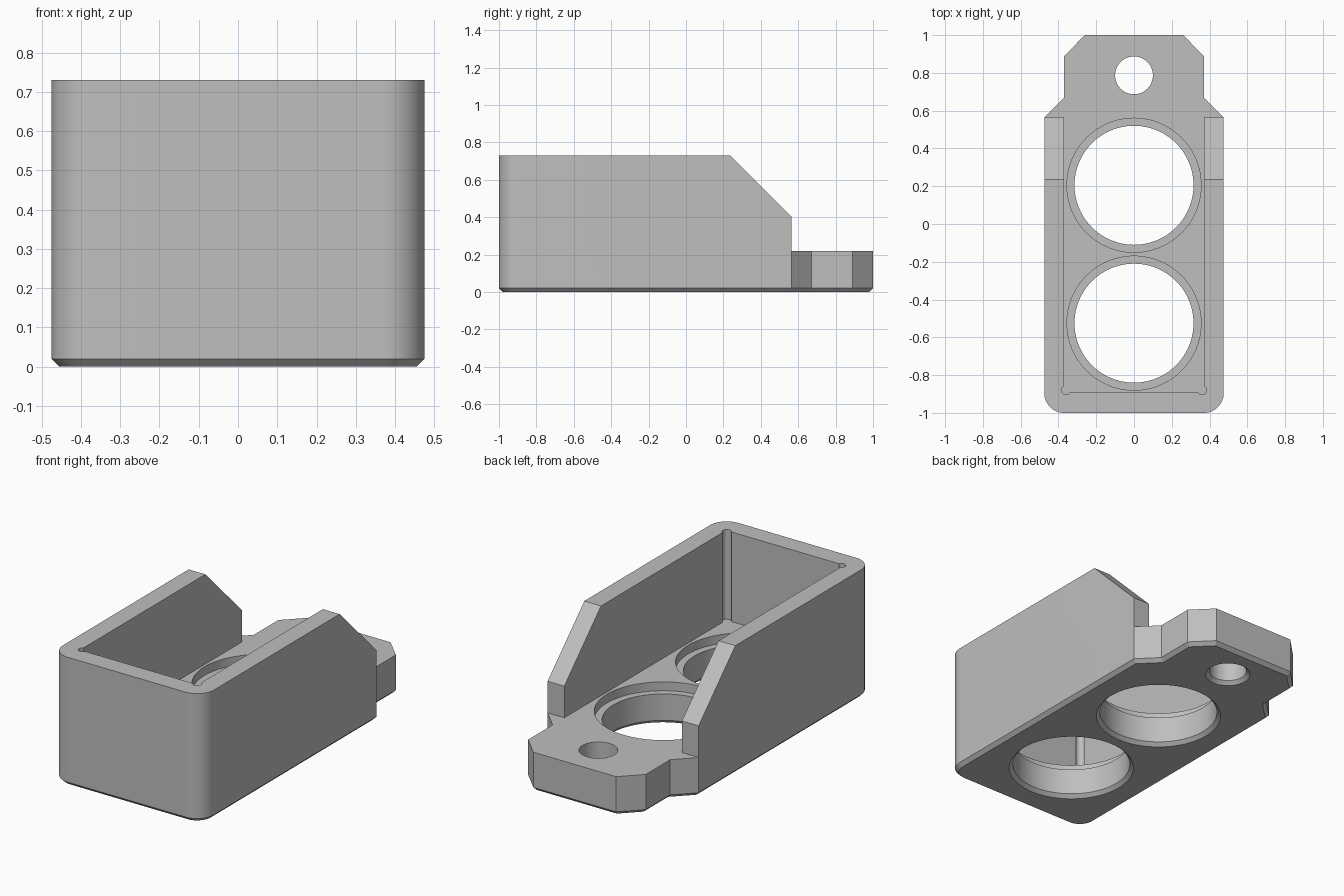
import bpy
import bmesh
from math import cos, sin, pi, radians
from mathutils import Vector

cube = bpy.data.objects.get("Cube")
if cube:
    bpy.data.objects.remove(cube, do_unlink=True)

HEIGHT, FLOOR, CHAMFER = 0.73, 0.22, 0.02
HALF_W, INNER_W = 0.475, 0.37
CORNER = 0.105

grey = bpy.data.materials.new("plain grey")
grey.use_nodes = True
colour = (0.52, 0.52, 0.52, 1)
grey.diffuse_color = colour
grey.node_tree.nodes["Principled BSDF"].inputs["Base Color"].default_value = colour


def loft(name, rings):
    """Closed solid through a stack of equal-length counterclockwise rings."""
    bm = bmesh.new()
    loops = [[bm.verts.new(p) for p in ring] for ring in rings]
    n = len(loops[0])
    for low, high in zip(loops, loops[1:]):
        for i in range(n):
            j = (i + 1) % n
            bm.faces.new((low[i], low[j], high[j], high[i]))
    bm.faces.new(loops[0][::-1])
    bm.faces.new(loops[-1])
    bmesh.ops.recalc_face_normals(bm, faces=bm.faces)
    mesh = bpy.data.meshes.new(name)
    bm.to_mesh(mesh)
    bm.free()
    mesh.materials.append(grey)
    obj = bpy.data.objects.new(name, mesh)
    bpy.context.collection.objects.link(obj)
    return obj


def inset(points, d):
    """Mitred inward offset of a counterclockwise outline."""
    result = []
    for i, p in enumerate(points):
        a = (p - points[i - 1]).normalized()
        b = (points[(i + 1) % len(points)] - p).normalized()
        na, nb = Vector((-a.y, a.x)), Vector((-b.y, b.x))
        result.append(p + (na + nb) * d / (1 + na.dot(nb)))
    return result


def at_z(points, z):
    return [(p.x, p.y, z) for p in points]


def lathe(name, x, y, steps, sides=96):
    """Turned solid from (z, radius) steps."""
    return loft(name, [[(x + r * cos(2 * pi * i / sides),
                         y + r * sin(2 * pi * i / sides), z)
                        for i in range(sides)] for z, r in steps])


def cut(target, cutter):
    cutter.hide_render = True
    mod = target.modifiers.new("cut", 'BOOLEAN')
    mod.operation = 'DIFFERENCE'
    mod.solver = 'EXACT'
    mod.object = cutter
    bpy.context.view_layer.objects.active = target
    bpy.ops.object.modifier_apply(modifier=mod.name)
    bpy.data.objects.remove(cutter, do_unlink=True)


# Outer body: rounded front corners, necked tab at the back, chamfered underside
half = [Vector((HALF_W - CORNER + CORNER * sin(a), -1 + CORNER - CORNER * cos(a)))
        for a in (radians(90 * i / 16) for i in range(17))]
half += [Vector(p) for p in ((HALF_W, 0.565), (INNER_W, 0.67),
                             (INNER_W, 0.89), (0.26, 1))]
outline = half + [Vector((-p.x, p.y)) for p in reversed(half)]
body = loft("holder_body", [at_z(inset(outline, CHAMFER), 0),
                            at_z(outline, CHAMFER), at_z(outline, HEIGHT)])

# Sloped wall ends and the low tab
side = [(0.565, FLOOR), (1.2, FLOOR), (1.2, 1), (-0.035, 1), (0.565, 0.4)]
cut(body, loft("side_cutter", [[(x, y, z) for y, z in side] for x in (-1, 1)]))

# Open cavity between the walls
room = [Vector(p) for p in ((-INNER_W, -0.89), (INNER_W, -0.89),
                            (INNER_W, 1.1), (-INNER_W, 1.1))]
cut(body, loft("cavity_cutter", [at_z(room, FLOOR), at_z(room, 1)]))

# Round reliefs in the inner front corners
for x in (-0.36, 0.36):
    cut(body, lathe("relief_cutter", x, -0.88, [(FLOOR, 0.024), (1, 0.024)], 24))

# Two large stepped openings, chamfered below
for y in (0.205, -0.525):
    cut(body, lathe("opening_cutter", 0, y,
                    [(-0.02, 0.355), (CHAMFER, 0.315), (0.17, 0.315),
                     (0.17, 0.355), (0.3, 0.355)]))

# Mounting hole in the tab
cut(body, lathe("mount_cutter", 0, 0.787,
                [(-0.02, 0.14), (CHAMFER, 0.1), (0.3, 0.1)], 64))

bpy.ops.object.select_all(action='DESELECT')
body.select_set(True)
bpy.context.view_layer.objects.active = body
bpy.ops.object.shade_smooth_by_angle(angle=radians(25))
